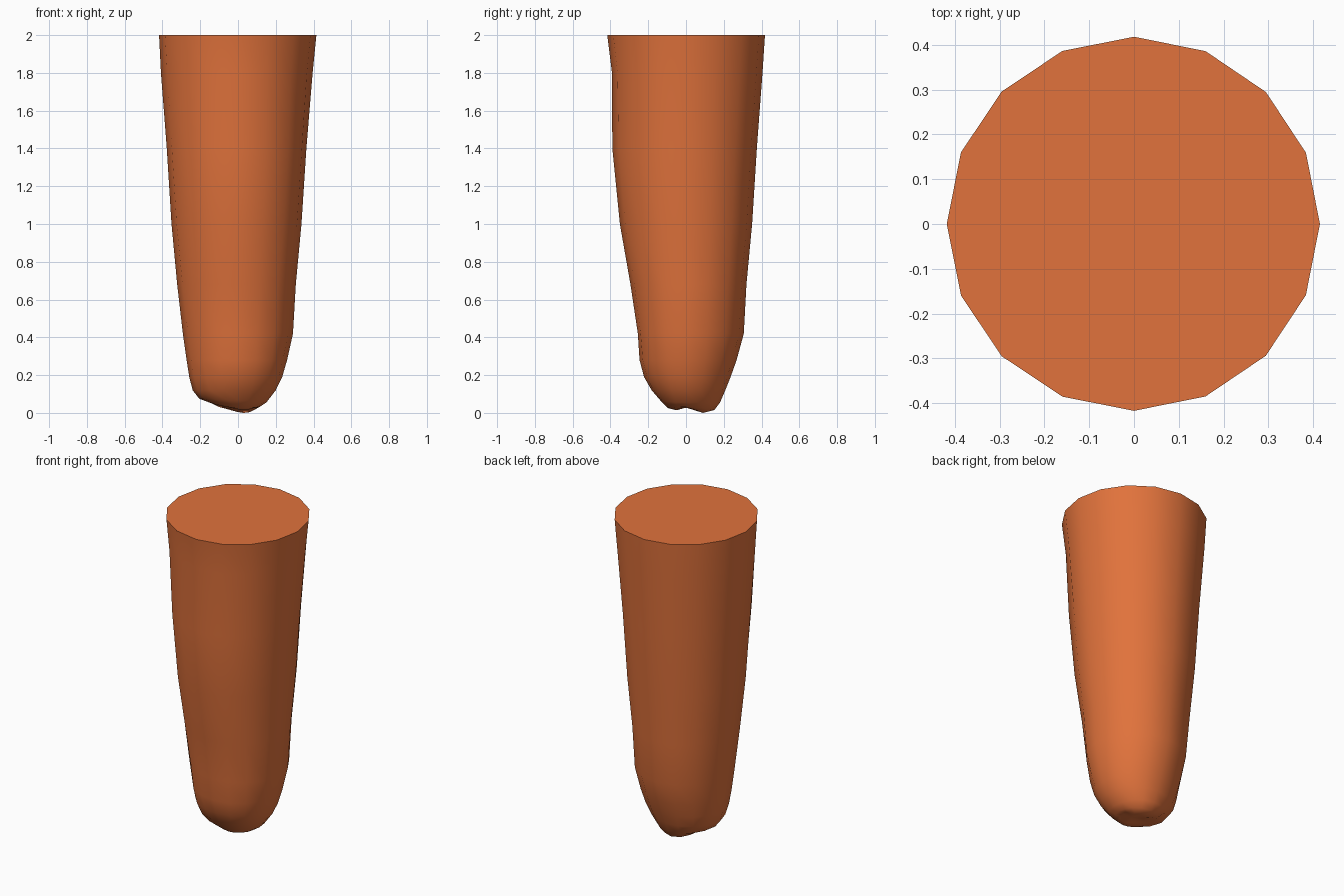
import bpy, bmesh
from math import sin, cos, pi

if "Cube" in bpy.data.objects:
    bpy.data.objects.remove(bpy.data.objects["Cube"])

SIDES = 16

# Body rings: height, then reach towards right, back, left, front
RINGS = [
    (2.00, .415, .418, .418, .417),
    (1.80, .395, .405, .408, .392),
    (1.40, .362, .375, .377, .390),
    (1.00, .336, .350, .352, .350),
    (0.68, .306, .320, .322, .294),
    (0.42, .291, .306, .292, .255),
    (0.28, .260, .268, .272, .246),
    (0.19, .234, .236, .258, .222),
    (0.12, .200, .208, .240, .182),
]
# Lumpy tip rings: reach and height for right, back, left, front
TIP = [
    ((.150, .180, .205, .135), (.055, .055, .075, .065)),
    ((.115, .150, .130, .095), (.032, .015, .047, .025)),
    ((.080, .090, .060, .050), (.027, .000, .036, .014)),
]


def blend(vals, a):
    """Mix four directional values smoothly around the circle."""
    c, s = cos(a), sin(a)
    vx = vals[0] if c >= 0 else vals[2]
    vy = vals[1] if s >= 0 else vals[3]
    return vx * c * c + vy * s * s


bm = bmesh.new()
levels = [(r[1:], (r[0],) * 4) for r in RINGS] + TIP
rings = []
for i, (reach, height) in enumerate(levels):
    ring = []
    shift = 0.03 if i == len(levels) - 1 else 0
    for k in range(SIDES):
        a = 2 * pi * k / SIDES
        r = blend(reach, a)
        ring.append(bm.verts.new((r * cos(a) + shift * abs(sin(a)),
                                  r * sin(a), blend(height, a))))
    rings.append(ring)

# Side wall
for up, low in zip(rings, rings[1:]):
    for k in range(SIDES):
        n = (k + 1) % SIDES
        f = bm.faces.new((up[k], low[k], low[n], up[n]))
        f.smooth = True

# Flat top and dimpled tip
bm.faces.new(rings[0])
dimple = bm.verts.new((0.02, 0, 0.028))
for k in range(SIDES):
    f = bm.faces.new((rings[-1][(k + 1) % SIDES], rings[-1][k], dimple))
    f.smooth = True
bmesh.ops.recalc_face_normals(bm, faces=bm.faces)

mesh = bpy.data.meshes.new("tapered_root")
bm.to_mesh(mesh)
bm.free()
root = bpy.data.objects.new("tapered_root", mesh)
bpy.context.collection.objects.link(root)

orange = bpy.data.materials.new("orange")
orange.diffuse_color = (0.75, 0.17, 0.045, 1)
orange.use_nodes = True
orange.node_tree.nodes["Principled BSDF"].inputs["Base Color"].default_value = orange.diffuse_color
mesh.materials.append(orange)

# Keep the rim crisp, the rest smooth
bpy.context.view_layer.objects.active = root
root.select_set(True)
bpy.ops.object.shade_smooth_by_angle(angle=pi / 3)
